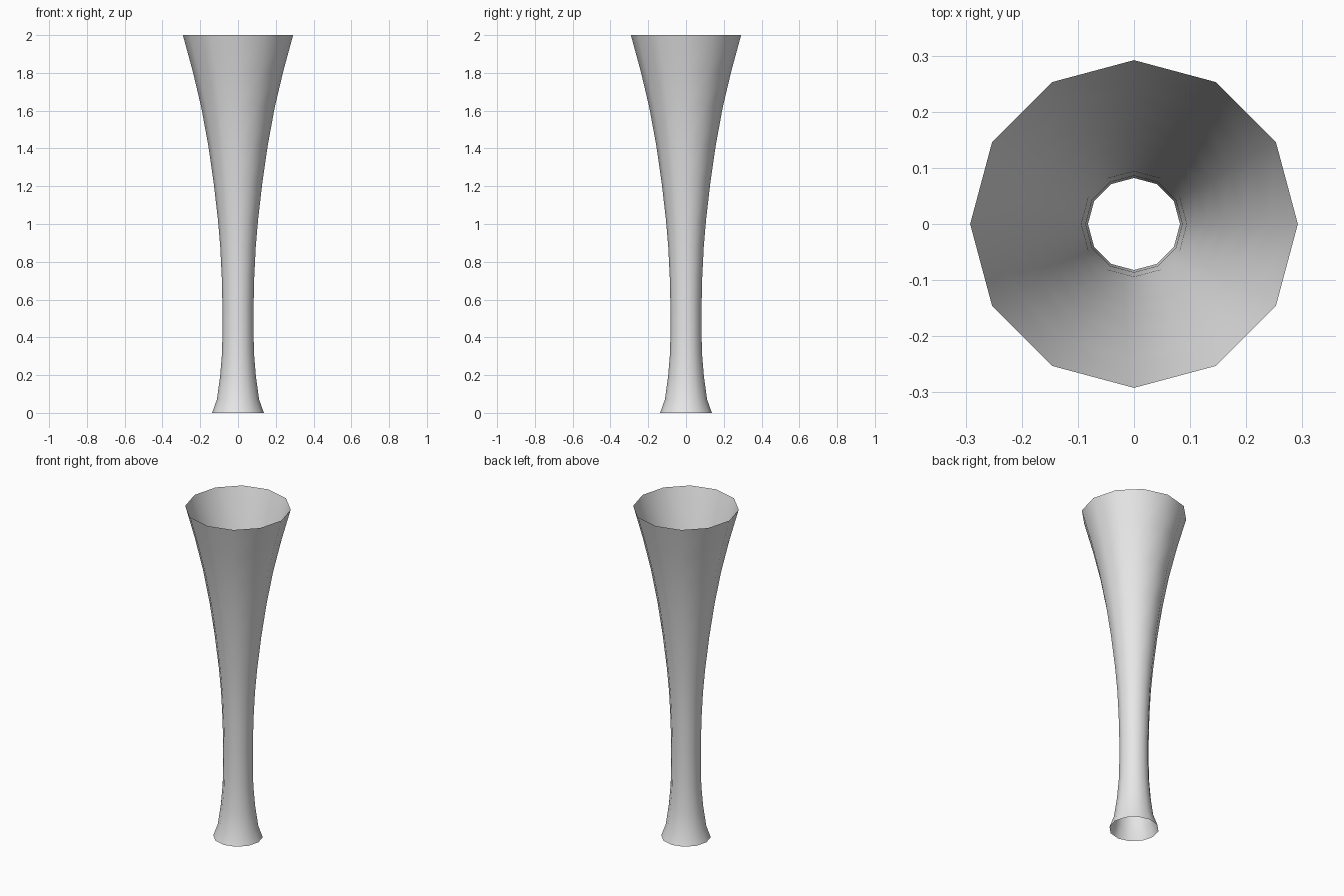
import bpy, bmesh, math

cube = bpy.data.objects.get("Cube")
if cube:
    bpy.data.objects.remove(cube, do_unlink=True)

SIDES = 12

# Single neutral finish
grey = bpy.data.materials.new("light_grey")
grey.use_nodes = True
colour = (0.8, 0.8, 0.8, 1)
grey.diffuse_color = colour
grey.node_tree.nodes["Principled BSDF"].inputs["Base Color"].default_value = colour

# Silhouette as (radius, height): flared foot, narrow neck, wide mouth
profile = [(0.137, 0), (0.112, 0.07), (0.095, 0.19), (0.085, 0.31),
           (0.082, 0.43), (0.082, 0.55), (0.086, 0.72), (0.094, 0.88),
           (0.106, 1.02), (0.129, 1.22), (0.158, 1.42), (0.195, 1.62),
           (0.240, 1.81), (0.292, 2)]

# Open thin-walled vase: rings bridged from foot to mouth
bm = bmesh.new()
rings = []
for radius, height in profile:
    angles = [2 * math.pi * i / SIDES for i in range(SIDES)]
    rings.append([bm.verts.new((radius * math.cos(a), radius * math.sin(a), height))
                  for a in angles])
for low, high in zip(rings, rings[1:]):
    for i in range(SIDES):
        j = (i + 1) % SIDES
        face = bm.faces.new((low[i], low[j], high[j], high[i]))
        face.smooth = True

mesh = bpy.data.meshes.new("vase_body")
bm.to_mesh(mesh)
bm.free()
mesh.materials.append(grey)
vase = bpy.data.objects.new("vase_body", mesh)
bpy.context.collection.objects.link(vase)
